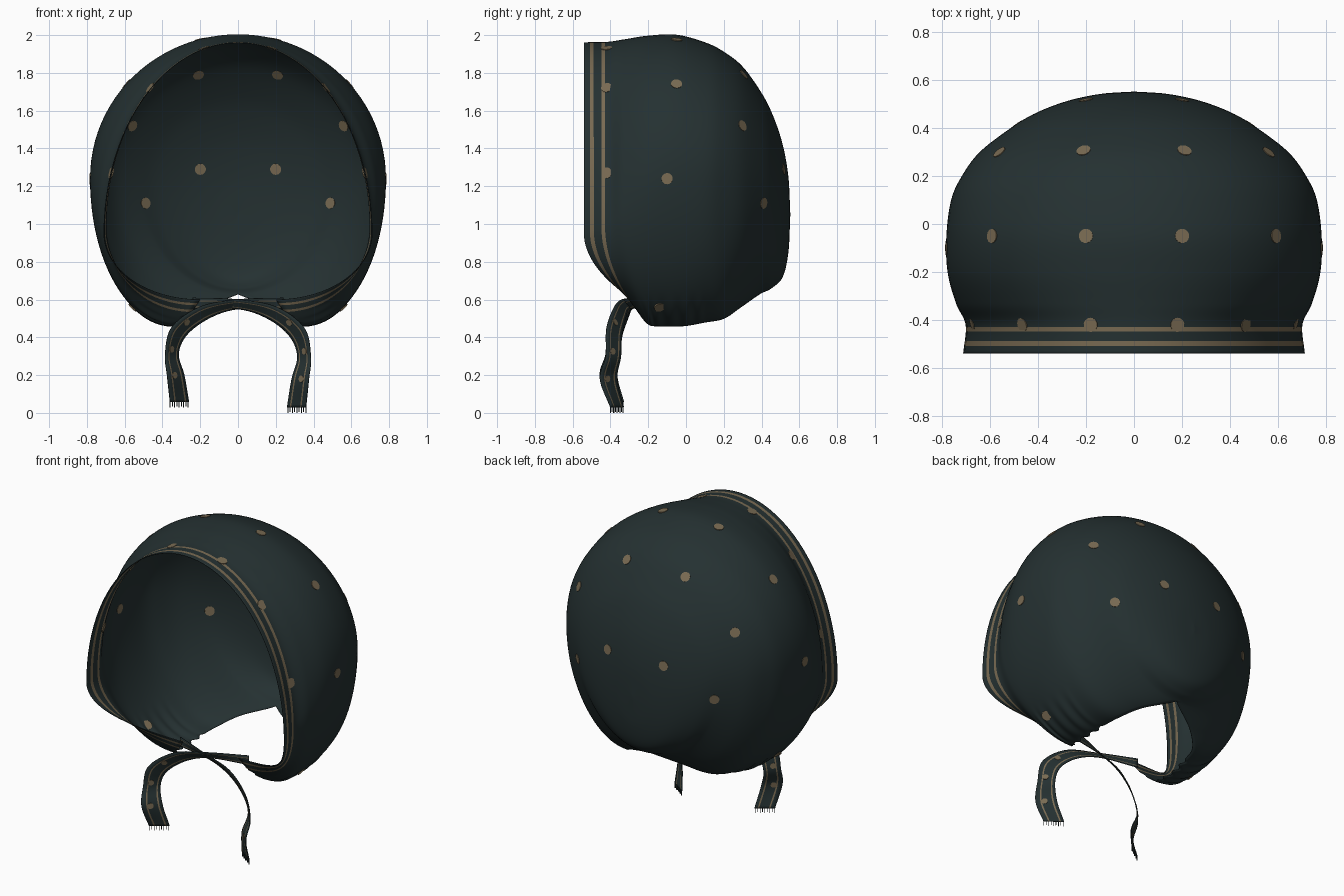
import bpy, bmesh, math
from mathutils import Vector
from mathutils.bvhtree import BVHTree

if "Cube" in bpy.data.objects:
    bpy.data.objects.remove(bpy.data.objects["Cube"])


def material(name, color):
    m = bpy.data.materials.new(name)
    m.use_nodes = True
    m.diffuse_color = color
    bsdf = m.node_tree.nodes["Principled BSDF"]
    bsdf.inputs["Base Color"].default_value = color
    bsdf.inputs["Roughness"].default_value = 0.9
    return m


CLOTH = material("dark teal cloth", (0.018, 0.030, 0.031, 1))
TAN = material("tan print", (0.19, 0.145, 0.085, 1))


def finish(name, bm, thickness=0.0):
    bmesh.ops.recalc_face_normals(bm, faces=bm.faces)
    mesh = bpy.data.meshes.new(name)
    bm.to_mesh(mesh)
    obj = bpy.data.objects.new(name, mesh)
    bpy.context.collection.objects.link(obj)
    mesh.materials.append(CLOTH)
    mesh.materials.append(TAN)
    bpy.ops.object.select_all(action="DESELECT")
    obj.select_set(True)
    bpy.context.view_layer.objects.active = obj
    bpy.ops.object.shade_smooth_by_angle(angle=math.radians(50))
    if thickness:
        mod = obj.modifiers.new("cloth thickness", "SOLIDIFY")
        mod.thickness = thickness
        mod.offset = 0
    return obj


def spline(knots, steps):
    """Smooth interpolation through tuples of numbers."""
    k = [Vector(p) for p in knots]
    k = [2 * k[0] - k[1]] + k + [2 * k[-1] - k[-2]]
    out = []
    for i in range(1, len(k) - 2):
        a, b, c, d = k[i - 1:i + 3]
        for j in range(steps):
            t = j / steps
            out.append(0.5 * (2 * b + (c - a) * t + (2 * a - 5 * b + 4 * c - d) * t * t
                              + (3 * b - a - 3 * c + d) * t ** 3))
    return out + [k[-2]]


def skin(bm, rows, tan_rule):
    """Join rows of points with quads, coloured by a rule on row and column."""
    grid = [[bm.verts.new(p) for p in row] for row in rows]
    for i in range(len(grid) - 1):
        for j in range(len(grid[0]) - 1):
            f = bm.faces.new((grid[i][j], grid[i][j + 1], grid[i + 1][j + 1], grid[i + 1][j]))
            f.material_index = int(tan_rule(i, j))


# Bonnet sections from face opening to back:
# y, half width, top z, widest z, then lower edge x, y, z
SECTIONS = [
    (-.54, .71, 1.96, .95, .20, -.28, .60),
    (-.42, .70, 1.962, 1.0, .25, -.25, .53),
    (-.33, .74, 1.975, 1.1, .32, -.20, .47),
    (-.20, .775, 1.995, 1.2, .33, -.15, .46),
    (-.05, .78, 2.0, 1.25, .33, -.02, .46),
    (.10, .76, 1.96, 1.25, .31, .10, .48),
    (.20, .715, 1.91, 1.25, .28, .20, .50),
    (.30, .64, 1.83, 1.22, .18, .29, .56),
    (.40, .51, 1.69, 1.2, 0, .39, .63),
    (.46, .41, 1.57, 1.15, 0, .45, .66),
    (.51, .28, 1.42, 1.1, 0, .51, .72),
    (.54, .14, 1.25, 1.05, 0, .54, .85),
    (.55, 0, 1.06, 1.05, 0, .55, 1.04),
]
STEPS, COLS = 12, 96


def ring(section, index):
    y, w, top, mid, xe, ye, ze = section
    w, xe = max(w, 0), max(xe, 0)
    if index >= 8 * STEPS:
        xe = 0
    points = []
    for j in range(COLS + 1):
        s = 2 * j / COLS - 1
        side, a = (-1 if s < 0 else 1), abs(s) * math.pi
        if a <= math.pi / 2:
            points.append((side * w * math.sin(a), y, mid + (top - mid) * math.cos(a)))
        else:
            drop, inward = math.sin(a - math.pi / 2), math.cos(a - math.pi / 2)
            # soft gathers near the tied corners
            fade = max(0, drop - 0.8) * 5 * (1 if index < 5 * STEPS else 0)
            pleat = 0.012 * fade * math.sin(index * 0.9) * (index > STEPS)
            points.append((side * (xe + (w - xe) * inward + pleat),
                           y + (ye - y) * drop ** 2, mid - (mid - ze) * drop))
    return points


bm = bmesh.new()
rows = [ring(s, i) for i, s in enumerate(spline(SECTIONS, STEPS))]
skin(bm, rows, lambda i, j: i in (3, 4, 9, 10))
bmesh.ops.remove_doubles(bm, verts=bm.verts, dist=0.0008)
surface = BVHTree.FromBMesh(bm)
finish("bonnet", bm, 0.004)

# Printed dots, projected from the back, side and top
dots = bmesh.new()


def dot(target, point, normal, radius=0.03):
    turn = normal.to_track_quat("Z", "Y").to_matrix().to_4x4()
    turn.translation = point
    made = bmesh.ops.create_cone(target, cap_ends=True, segments=14, radius1=radius,
                                 radius2=radius, depth=0.009, matrix=turn)
    for f in {f for v in made["verts"] for f in v.link_faces}:
        f.material_index = 1


BACK = [(.21, 1.79), (.56, 1.52), (.20, 1.29), (.49, 1.11)]
SIDE = [(-.05, 1.74), (-.10, 1.24), (-.14, .56), (-.42, 1.72), (-.42, 1.27)]
TOP = [(.20, -.05), (.18, -.42)]
for m in (-1, 1):
    rays = [((m * x, 3, z), (0, -1, 0)) for x, z in BACK]
    rays += [((m * 3, y, z), (-m, 0, 0)) for y, z in SIDE]
    rays += [((m * x, y, 3), (0, 0, -1)) for x, y in TOP]
    for origin, direction in rays:
        hit, normal, _, _ = surface.ray_cast(Vector(origin), Vector(direction))
        if hit:
            dot(dots, hit, normal)
finish("printed_dots", dots)

# Crossed ties: centre path and half-width vector
TIE = [
    (-.24, -.25, .58, 0, 0, .03),
    (0, -.32, .575, 0, -.02, .025),
    (.18, -.35, .53, .025, -.03, .03),
    (.31, -.38, .43, .04, -.04, .02),
    (.35, -.385, .30, .035, -.04, 0),
    (.33, -.41, .18, .045, -.045, 0),
    (.31, -.365, .03, .05, -.035, 0),
]
ACROSS = [-1, -.7, -.55, -.1, .4, .55, 1]


def make_tie(name, m, lift, back):
    bm = bmesh.new()
    path = []
    for k in spline(TIE, 10):
        c, h = Vector(k[:3]), Vector(k[3:])
        c.z += lift * max(0, min(1, (0.5 - c.z) * 2))
        c.y += back * max(0, min(1, (c.z - 0.4) * 5))
        path.append((Vector((m * c.x, c.y, c.z)), Vector((m * h.x, h.y, h.z))))
    skin(bm, [[c + h * a for a in ACROSS] for c, h in path], lambda i, j: j in (1, 4))
    # fringe threads along the cut end
    c, h = path[-1]
    for n in range(9):
        p = c + h * (n / 4 - 1) * 0.95
        q = p + h * 0.05
        down = Vector((0, 0, -0.03 + 0.006 * (n % 2)))
        bm.faces.new([bm.verts.new(v) for v in (p, q, q + down, p + down)])
    finish(name, bm, 0.005)
    # dots on the ribbon
    spots = bmesh.new()
    for n in (26, 38, 50):
        c, h = path[n]
        along = path[n + 1][0] - path[n - 1][0]
        dot(spots, c + h * 0.15, h.cross(along).normalized(), 0.018)
    finish(name + "_dots", spots)


make_tie("left_tie", 1, 0.0, 0.0)
make_tie("right_tie", -1, 0.03, 0.02)
